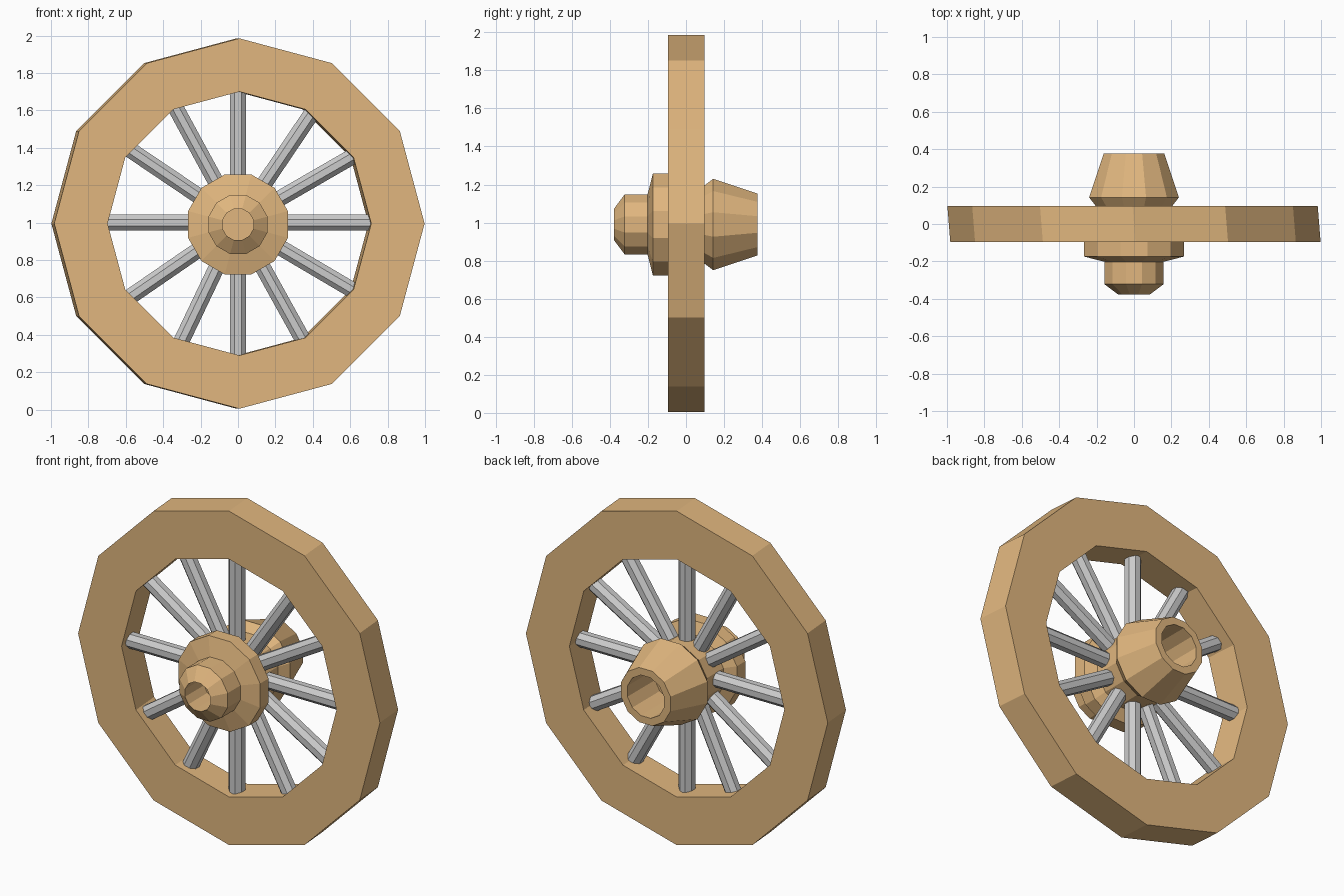
import bpy, bmesh
from math import sin, cos, pi, radians
from mathutils import Matrix

if "Cube" in bpy.data.objects:
    bpy.data.objects.remove(bpy.data.objects["Cube"])

CZ = 0.995
wood = bpy.data.materials.new("wood")
wood.diffuse_color = (0.75, 0.47, 0.21, 1)
wood.use_nodes = True
wood.node_tree.nodes["Principled BSDF"].inputs["Base Color"].default_value = wood.diffuse_color


def finish(bm, name, mat=None):
    bmesh.ops.recalc_face_normals(bm, faces=bm.faces)
    me = bpy.data.meshes.new(name)
    bm.to_mesh(me)
    bm.free()
    ob = bpy.data.objects.new(name, me)
    bpy.context.collection.objects.link(ob)
    if mat:
        me.materials.append(mat)
    return ob


def lathe(name, profile, start, cz, closed, shear=0.0, sides=12):
    """Turn (y, radius) points round the axle; open profiles get flat caps."""
    bm = bmesh.new()
    rings = []
    for y, r in profile:
        angles = [start + 2 * pi * i / sides for i in range(sides)]
        rings.append([bm.verts.new((r * cos(a) + shear * y, y, cz + r * sin(a)))
                      for a in angles])
    pairs = list(zip(rings, rings[1:]))
    if closed:
        pairs.append((rings[-1], rings[0]))
    else:
        bm.faces.new(rings[0])
        bm.faces.new(rings[-1])
    for a, b in pairs:
        for i in range(sides):
            j = (i + 1) % sides
            bm.faces.new((a[i], a[j], b[j], b[i]))
    return finish(bm, name, wood)


# Rim: twelve-sided ring, leaning very slightly from back to front
lathe("rim", [(-0.095, 0.99), (0.097, 0.99), (0.097, 0.705), (-0.095, 0.705)],
      0, CZ, True, shear=-0.08)

# Hub: turned profile with a blind bore at each end (radii measured to the flats)
hub = [(-0.20, 0.083), (-0.378, 0.083), (-0.322, 0.158), (-0.202, 0.158),
       (-0.174, 0.267), (-0.095, 0.267), (-0.065, 0.20), (0.09, 0.20),
       (0.143, 0.24), (0.377, 0.162), (0.377, 0.12), (0.12, 0.12)]
lathe("hub", [(y, r / cos(pi / 12)) for y, r in hub], pi / 12, 0.99, False)

# Spokes: eight-sided rods, set by hand at slightly uneven angles
for k, deg in enumerate([0, 30, 56, 90, 118.5, 146, 180, 214.5, 244.5, 270, 299, 329.5]):
    bm = bmesh.new()
    bmesh.ops.create_cone(bm, cap_ends=True, segments=8, radius1=0.046, radius2=0.046,
                          depth=0.57,
                          matrix=Matrix.Translation((0, -0.01, CZ + 0.005))
                          @ Matrix.Rotation(radians(90 - deg), 4, 'Y')
                          @ Matrix.Translation((0, 0, 0.435))
                          @ Matrix.Rotation(pi / 8, 4, 'Z'))
    finish(bm, f"spoke_{k + 1}")
